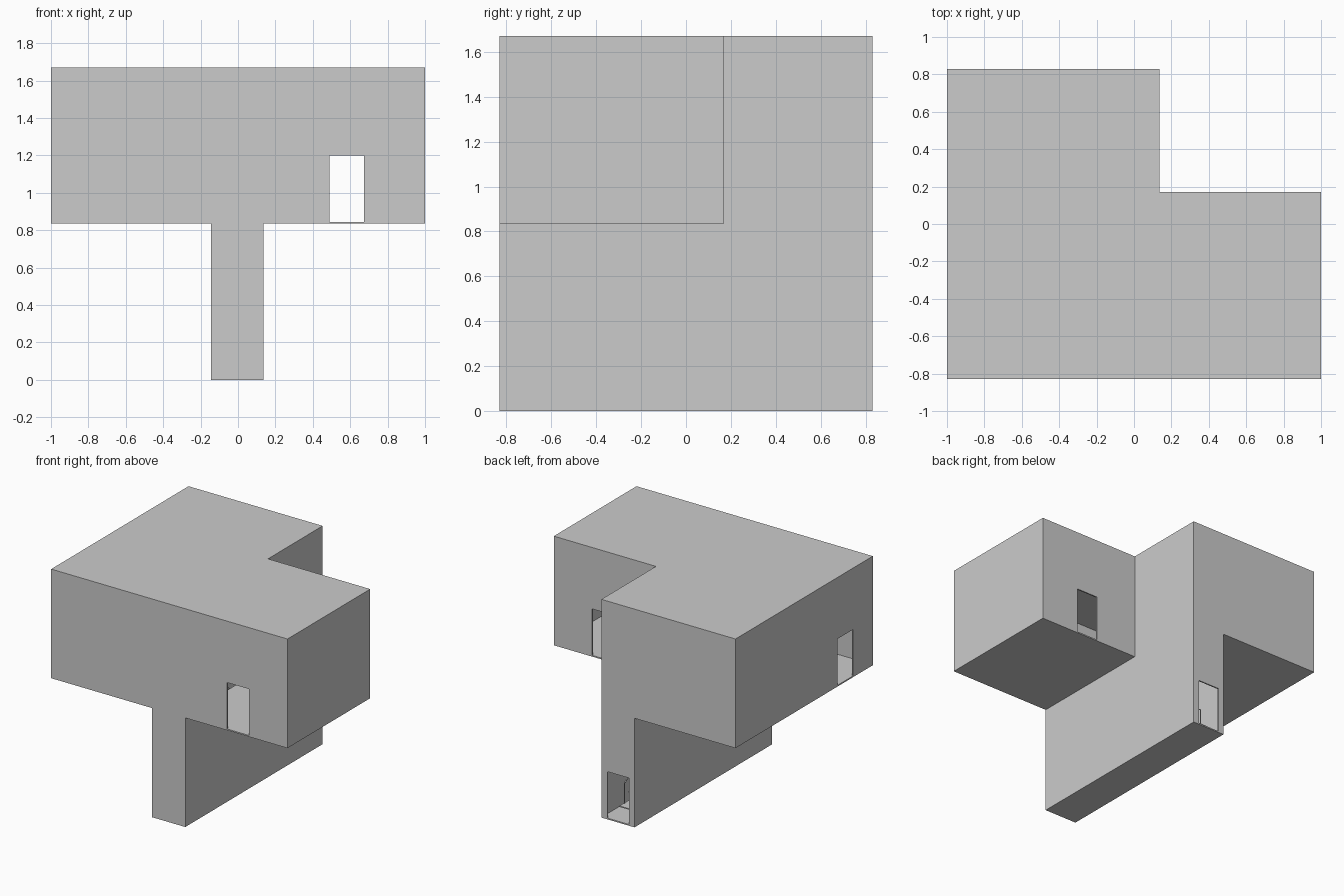
import bpy, bmesh
from mathutils import Vector

if "Cube" in bpy.data.objects:
    bpy.data.objects.remove(bpy.data.objects["Cube"])

def prism(name, pts, lo, hi, axis='z'):
    """Extrude a 2D outline along z (points are x,y) or x (points are y,z)."""
    bm = bmesh.new()
    to3 = (lambda p, h: (p[0], p[1], h)) if axis == 'z' else (lambda p, h: (h, p[0], p[1]))
    face = bm.faces.new([bm.verts.new(to3(p, lo)) for p in pts])
    ext = bmesh.ops.extrude_face_region(bm, geom=[face])
    move = Vector((0, 0, hi - lo)) if axis == 'z' else Vector((hi - lo, 0, 0))
    bmesh.ops.translate(bm, vec=move,
                        verts=[g for g in ext['geom'] if isinstance(g, bmesh.types.BMVert)])
    bmesh.ops.recalc_face_normals(bm, faces=bm.faces)
    me = bpy.data.meshes.new(name)
    bm.to_mesh(me)
    bm.free()
    ob = bpy.data.objects.new(name, me)
    bpy.context.collection.objects.link(ob)
    return ob

def box(name, x0, x1, y0, y1, z0, z1):
    return prism(name, [(x0, y0), (x1, y0), (x1, y1), (x0, y1)], z0, z1)

def boolean(target, tool, op='DIFFERENCE'):
    mod = target.modifiers.new(op, 'BOOLEAN')
    mod.operation, mod.solver, mod.object = op, 'EXACT', tool
    bpy.context.view_layer.objects.active = target
    bpy.ops.object.modifier_apply(modifier=mod.name)
    bpy.data.objects.remove(tool)

W = 0.01                       # wall and slab thickness
X0, X1 = -0.145, 0.135         # lower corridor sides
Y, YW = 0.83, 0.17             # depth, back of the right wing
Z1, Z2 = 0.835, 1.67           # upper floor underside, roof

def plan(t):
    return [(-1 + t, -Y + t), (1 - t, -Y + t), (1 - t, YW - t),
            (X1 - t, YW - t), (X1 - t, Y - t), (-1 + t, Y - t)]

# L-shaped upper storey on a narrow corridor
house = prism("house_shell", plan(0), Z1, Z2)
boolean(house, box("corridor", X0, X1, -Y, Y, 0, 1.1), 'UNION')

# Hollow rooms; the corridor opens upward through the stairwell
boolean(house, prism("rooms", plan(W), Z1 + W, Z2 - W))
LAND = -0.56
well = [(-Y + W, W), (Y - W, W), (Y - W, 1.0), (LAND, 1.0), (LAND, Z1), (-Y + W, Z1)]
boolean(house, prism("stairwell", well, X0 + W, X1 - W, 'x'))

# Doorways: front, wing back, left side, corridor back
S, T = Z1 + W, 1.2
for d in [(0.49, 0.675, -Y - .05, -Y + .05, S, T), (0.49, 0.675, YW - .05, YW + .05, S, T),
          (-1.05, -0.95, -0.59, -0.405, S, T), (-0.10, 0.085, Y - .05, Y + .05, W, 0.365)]:
    boolean(house, box("doorway", *d))

# Open staircase climbing from the back door to the front landing
N, START, HALF, XC = 12, 0.74, 0.05, -0.005
run, rise = (START - LAND) / N, (Z1 + W - W) / N
for i in range(N):
    y, z = START - i * run, W + (i + 1) * rise
    box("stair_tread", XC - HALF, XC + HALF, y - run, y, z - 0.008, z)

def slope(name, x, half, z0, thick):
    """Sloping bar that follows the flight."""
    y0, y1, h = START - run / 2, LAND, rise * (N - 0.5)
    prism(name, [(y0, z0), (y0, z0 + thick), (y1, z0 + h + thick), (y1, z0 + h)],
          x - half, x + half, 'x')

# Central stringer, then posts and handrail on both sides
slope("stair_stringer", XC, 0.008, W + rise - 0.035, 0.025)
for s in (-1, 1):
    x = XC + s * (HALF - 0.004)
    slope("handrail", x, 0.004, W + rise + 0.15, 0.009)
    for i in range(0, N, 2):
        y, z = START - (i + 0.5) * run, W + (i + 1) * rise
        box("rail_post", x - 0.003, x + 0.003, y - 0.003, y + 0.003, z, z + 0.153)
